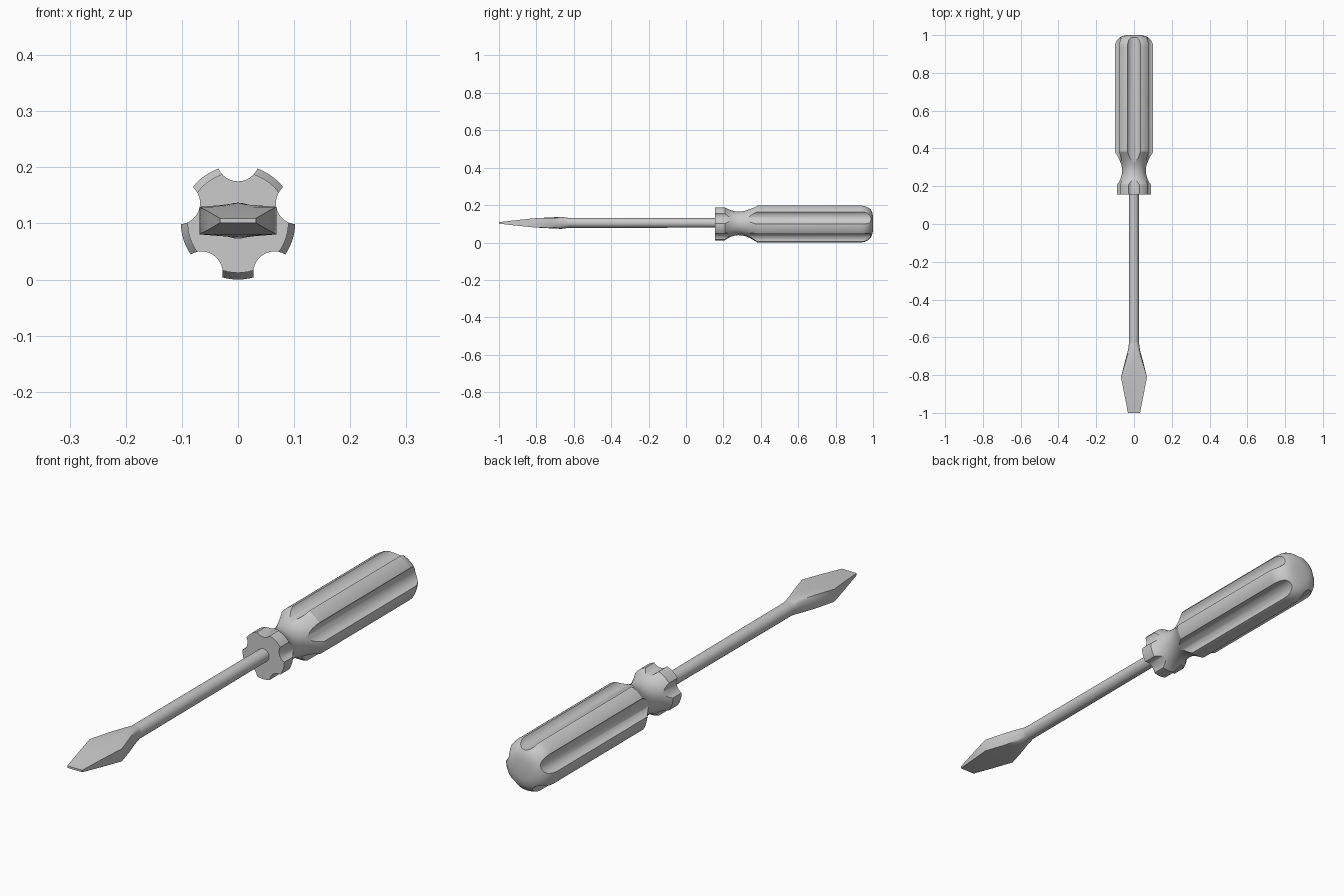
import bpy, bmesh
from math import sin, cos, pi, radians

if "Cube" in bpy.data.objects:
    bpy.data.objects.remove(bpy.data.objects["Cube"])

AXIS_Z = 0.102


def ring(y, rx, rz, square=0.0, n=32, cx=0.0, cz=AXIS_Z):
    """Cross-section in the xz plane, blended from ellipse (0) to rectangle (1)."""
    pts = []
    for i in range(n):
        a = 2 * pi * i / n
        c, s = cos(a), sin(a)
        k = (1 - square) + square / max(abs(c), abs(s))
        pts.append((cx + rx * c * k, y, cz + rz * s * k))
    return pts


def add_loft(bm, rings):
    loops = [[bm.verts.new(p) for p in r] for r in rings]
    n = len(loops[0])
    for a, b in zip(loops, loops[1:]):
        for i in range(n):
            j = (i + 1) % n
            bm.faces.new((a[i], a[j], b[j], b[i]))
    bm.faces.new(loops[0])
    bm.faces.new(loops[-1])


def make_object(name, lofts):
    bm = bmesh.new()
    for rings in lofts:
        add_loft(bm, rings)
    bmesh.ops.recalc_face_normals(bm, faces=bm.faces[:])
    me = bpy.data.meshes.new(name)
    bm.to_mesh(me)
    bm.free()
    ob = bpy.data.objects.new(name, me)
    bpy.context.collection.objects.link(ob)
    return ob


def activate(ob):
    bpy.ops.object.select_all(action='DESELECT')
    ob.select_set(True)
    bpy.context.view_layer.objects.active = ob


# Handle: turned profile with collar, neck, grip and domed end
profile = [(0.155, 0.090), (0.208, 0.090), (0.222, 0.080), (0.24, 0.071),
           (0.26, 0.065), (0.28, 0.063), (0.30, 0.064), (0.32, 0.069),
           (0.34, 0.077), (0.36, 0.088), (0.383, 0.102), (0.935, 0.102),
           (0.955, 0.099), (0.972, 0.091), (0.986, 0.078), (0.995, 0.061),
           (1.0, 0.038)]
handle = make_object("handle", [[ring(y, r, r, n=60) for y, r in profile]])

# Five grip flutes cut along the whole handle
flutes = []
for k in range(5):
    a = radians(90 + 72 * k)
    cx, cz = 0.1108 * cos(a), AXIS_Z + 0.1108 * sin(a)
    flutes.append([ring(y, 0.0378, 0.0378, n=32, cx=cx, cz=cz) for y in (0.1, 1.1)])
cutter = make_object("flute_cutter", flutes)
cutter.hide_render = True
mod = handle.modifiers.new("flutes", 'BOOLEAN')
mod.operation = 'DIFFERENCE'
mod.solver = 'EXACT'
mod.object = cutter
activate(handle)
bpy.ops.object.modifier_apply(modifier=mod.name)
bpy.data.objects.remove(cutter, do_unlink=True)

# Shaft: round rod running into the collar
SZ = 0.105
shaft = make_object("shaft", [[ring(y, r, r, cz=SZ) for y, r in
                               ((0.2, 0.025), (-0.07, 0.026), (-0.64, 0.027))]])

# Blade: round root flaring to a flat, then tapering to the tip
blade = make_object("blade", [[ring(y, w, h, q, cz=SZ) for y, w, h, q in
                               ((-0.63, 0.027, 0.027, 0),
                                (-0.665, 0.031, 0.032, 0.25),
                                (-0.73, 0.049, 0.029, 0.7),
                                (-0.81, 0.069, 0.0245, 1),
                                (-0.90, 0.0515, 0.0155, 1),
                                (-1.0, 0.032, 0.004, 1))]])

for ob in (handle, shaft, blade):
    activate(ob)
    bpy.ops.object.shade_smooth_by_angle(angle=radians(30))
